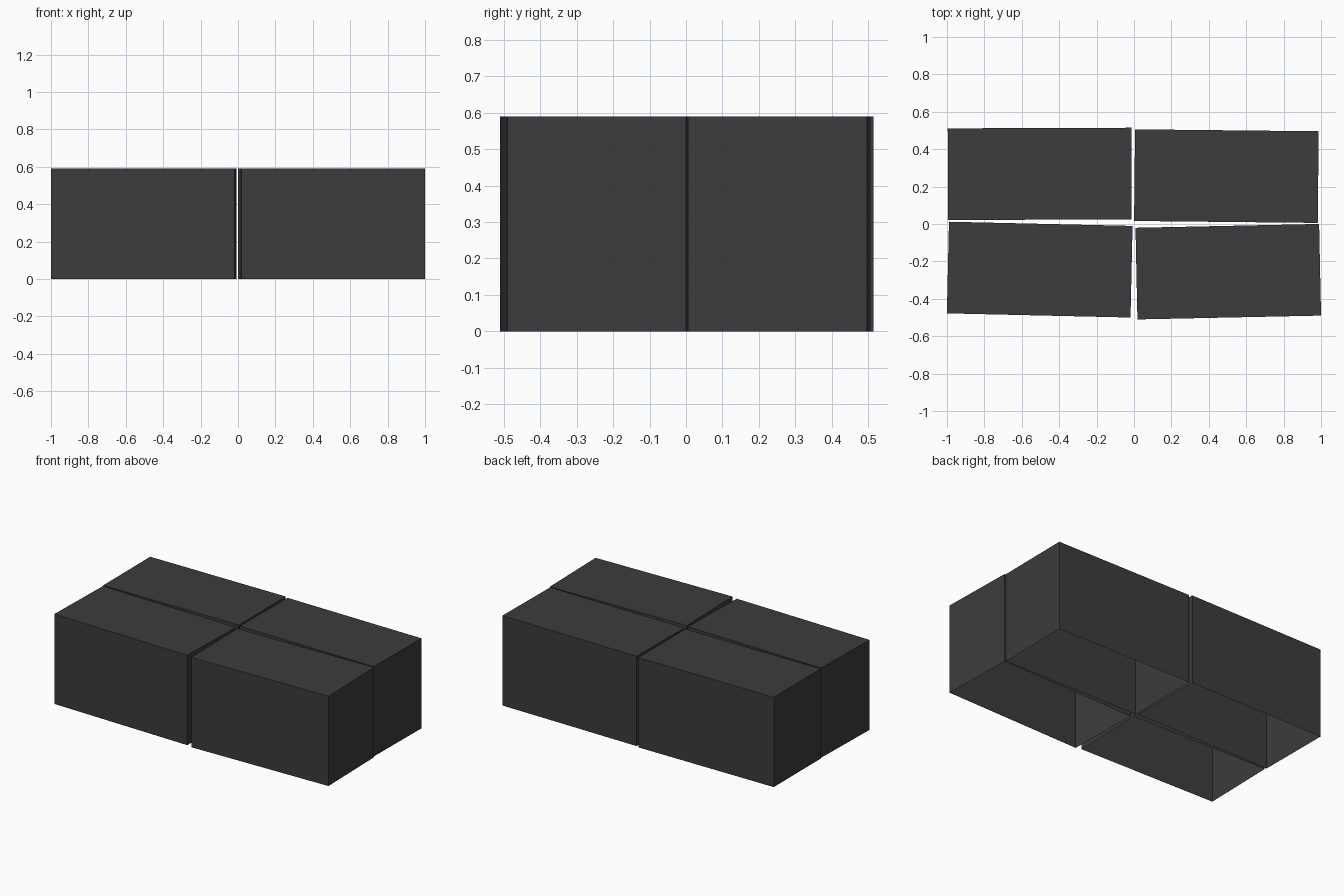
import bpy
import bmesh
import math
from mathutils import Matrix

cube = bpy.data.objects.get("Cube")
if cube:
    bpy.data.objects.remove(cube, do_unlink=True)

LENGTH, DEPTH, HEIGHT = 0.982, 0.49, 0.59

charcoal = bpy.data.materials.new("charcoal")
charcoal.use_nodes = True
colour = (0.045, 0.045, 0.045, 1)
charcoal.diffuse_color = colour
charcoal.node_tree.nodes["Principled BSDF"].inputs["Base Color"].default_value = colour


def open_box(name, x, y, degrees):
    """Thin-walled box with a lid and no floor, standing on the ground."""
    bm = bmesh.new()
    bmesh.ops.create_cube(bm, size=1, matrix=Matrix.Diagonal((LENGTH, DEPTH, HEIGHT, 1)))
    bm.normal_update()
    floor = [f for f in bm.faces if f.normal.z < -0.5]
    bmesh.ops.delete(bm, geom=floor, context="FACES_ONLY")
    mesh = bpy.data.meshes.new(name)
    bm.to_mesh(mesh)
    bm.free()
    mesh.materials.append(charcoal)
    box = bpy.data.objects.new(name, mesh)
    box.location = (x, y, HEIGHT / 2)
    box.rotation_euler.z = math.radians(degrees)
    bpy.context.collection.objects.link(box)


# Four boxes in a two by two block, each slightly askew
open_box("back_box_negative_x", -0.504, 0.268, 0.2)
open_box("back_box_positive_x", 0.494, 0.256, -0.6)
open_box("front_box_negative_x", -0.504, -0.244, -1.3)
open_box("front_box_positive_x", 0.504, -0.255, 1.2)
